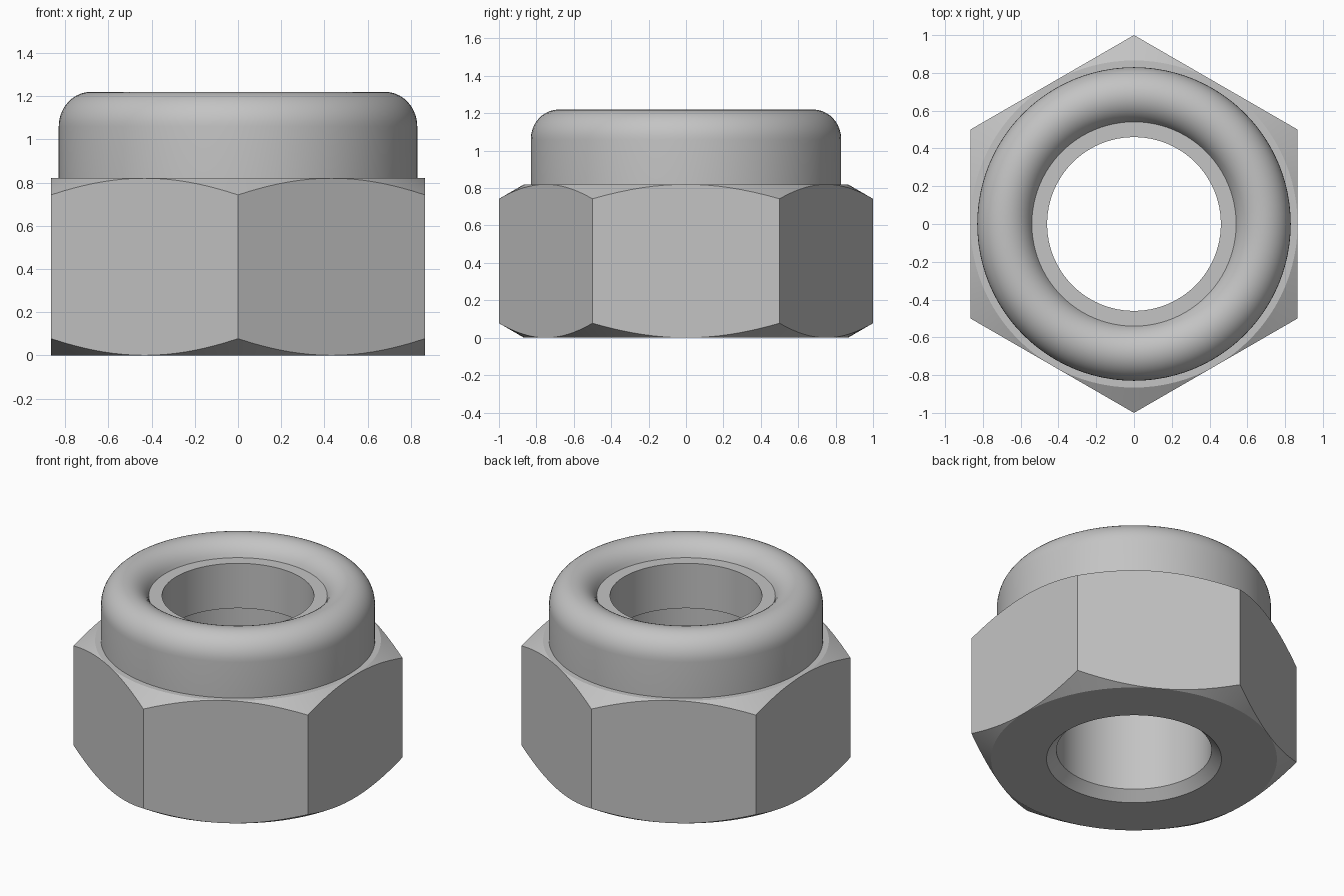
import bpy, bmesh
from math import pi, cos, sin, tan, radians

cube = bpy.data.objects.get("Cube")
if cube:
    bpy.data.objects.remove(cube, do_unlink=True)

SEGMENTS = 96
FLAT = cos(pi / 6)      # distance from centre to each flat
HEX_TOP = 0.82          # height of the hexagonal part
BORE = 0.47
COLLAR = 0.83
INSERT_TOP = 1.12

steel = bpy.data.materials.new("grey steel")
steel.use_nodes = True
colour = (0.55, 0.55, 0.55, 1)
steel.diffuse_color = colour
steel.node_tree.nodes["Principled BSDF"].inputs["Base Color"].default_value = colour


def lathe(name, profile):
    """Sweep a closed (radius, height) profile around z; profile may vary with angle."""
    bm = bmesh.new()
    rings = []
    for i in range(SEGMENTS):
        a = 2 * pi * i / SEGMENTS
        rings.append([bm.verts.new((r * cos(a), r * sin(a), z)) for r, z in profile(a)])
    count = len(rings[0])
    for i, ring in enumerate(rings):
        following = rings[(i + 1) % SEGMENTS]
        for j in range(count):
            k = (j + 1) % count
            bm.faces.new((ring[j], following[j], following[k], ring[k]))
    bmesh.ops.remove_doubles(bm, verts=bm.verts, dist=1e-5)
    bmesh.ops.recalc_face_normals(bm, faces=bm.faces)
    mesh = bpy.data.meshes.new(name)
    bm.to_mesh(mesh)
    bm.free()
    mesh.materials.append(steel)
    obj = bpy.data.objects.new(name, mesh)
    bpy.context.collection.objects.link(obj)
    bpy.ops.object.select_all(action='DESELECT')
    obj.select_set(True)
    bpy.context.view_layer.objects.active = obj
    bpy.ops.object.shade_smooth_by_angle(angle=radians(25))
    return obj


# Hexagonal body: corners on +y and -y, conical chamfers cut into both ends
def hex_profile(a):
    off_flat = (a + pi / 6) % (pi / 3) - pi / 6
    rho = FLAT / cos(off_flat)
    drop = (rho - FLAT) * tan(pi / 6)
    return [(BORE, 0.06), (0.53, 0), (FLAT, 0), (rho, drop),
            (rho, HEX_TOP - drop), (FLAT, HEX_TOP), (BORE, HEX_TOP)]


# Collar: straight wall rolled over at the top and down to the insert
def collar_profile(a):
    mid, centre_z, rx, rz = 0.68, 1.06, COLLAR - 0.68, 0.16
    roll = [(mid + rx * cos(t), centre_z + rz * sin(t))
            for t in (radians(158) * i / 18 for i in range(19))]
    return [(COLLAR, HEX_TOP)] + roll + [(0.53, INSERT_TOP), (0.53, HEX_TOP)]


# Locking ring seated inside the collar
def insert_profile(a):
    return [(0.46, HEX_TOP), (0.535, HEX_TOP), (0.535, INSERT_TOP), (0.46, INSERT_TOP)]


lathe("hex_body", hex_profile)
lathe("collar", collar_profile)
lathe("locking_insert", insert_profile)
